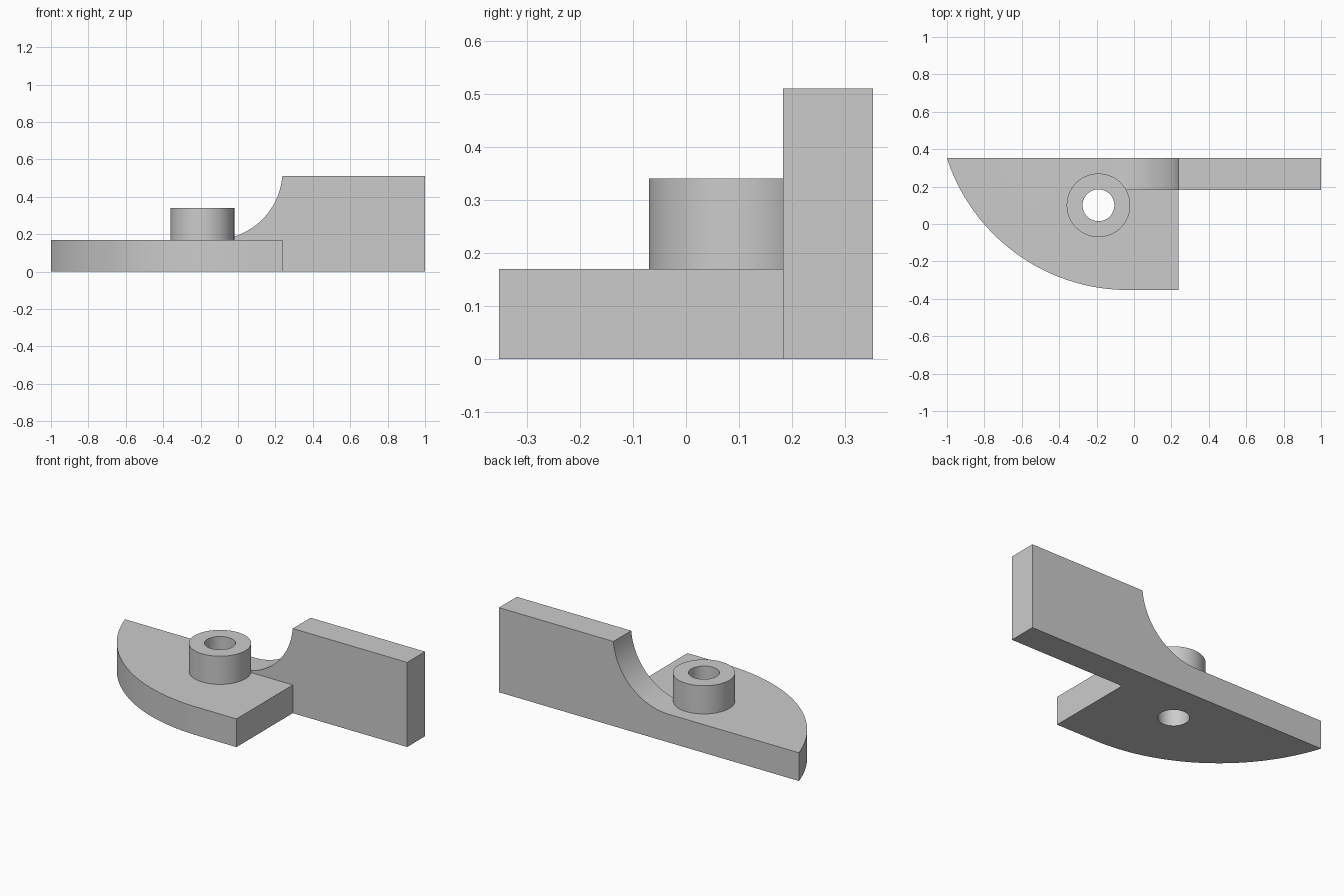
import bpy
import bmesh
from math import atan2, cos, sin, pi, radians
from mathutils import Matrix, Vector

if "Cube" in bpy.data.objects:
    bpy.data.objects.remove(bpy.data.objects["Cube"], do_unlink=True)

# Main sizes
BACK, FRONT, WALL_FRONT = 0.353, -0.353, 0.183
STEP_X = 0.237
PLATE_TOP, BOSS_TOP, WALL_TOP = 0.17, 0.34, 0.51
BOSS_X, BOSS_Y = -0.19, 0.1

grey = bpy.data.materials.new("light_grey")
grey.use_nodes = True
grey.diffuse_color = (0.6, 0.6, 0.6, 1)
grey.node_tree.nodes["Principled BSDF"].inputs["Base Color"].default_value = (0.6, 0.6, 0.6, 1)


def arc(cx, cy, r, start, end, steps):
    angles = [start + (end - start) * i / steps for i in range(steps + 1)]
    return [(cx + r * cos(a), cy + r * sin(a)) for a in angles]


def finish(bm, name):
    bmesh.ops.recalc_face_normals(bm, faces=bm.faces)
    mesh = bpy.data.meshes.new(name)
    bm.to_mesh(mesh)
    bm.free()
    mesh.materials.append(grey)
    obj = bpy.data.objects.new(name, mesh)
    bpy.context.collection.objects.link(obj)
    return obj


def extrude(name, points, offset):
    bm = bmesh.new()
    face = bm.faces.new([bm.verts.new(p) for p in points])
    new = bmesh.ops.extrude_face_region(bm, geom=[face])["geom"]
    verts = [v for v in new if isinstance(v, bmesh.types.BMVert)]
    bmesh.ops.translate(bm, verts=verts, vec=Vector(offset))
    return finish(bm, name)


def cylinder(name, radius, bottom, top):
    bm = bmesh.new()
    bmesh.ops.create_cone(
        bm, cap_ends=True, segments=64, radius1=radius, radius2=radius, depth=top - bottom,
        matrix=Matrix.Translation((BOSS_X, BOSS_Y, (bottom + top) / 2)))
    return finish(bm, name)


def combine(target, tool, operation):
    mod = target.modifiers.new(operation.lower(), 'BOOLEAN')
    mod.operation, mod.solver, mod.object = operation, 'EXACT', tool
    bpy.context.view_layer.objects.active = target
    bpy.ops.object.modifier_apply(modifier=mod.name)
    bpy.data.objects.remove(tool, do_unlink=True)


# Base plate with a curved front left edge
R = 1.02
cx, cy = -0.03, FRONT + R
outline = arc(cx, cy, R, pi + atan2(cy - BACK, cx + 1), 1.5 * pi, 40)
outline += [(STEP_X, FRONT), (STEP_X, BACK)]
bracket = extrude("bracket", [(x, y, 0) for x, y in outline], (0, 0, PLATE_TOP))

# Upright wall with a hollow curve running down to the plate
r = 0.37
fx, fz = -0.132, PLATE_TOP + r
profile = arc(fx, fz, r, -pi / 2, atan2(WALL_TOP - fz, STEP_X - fx), 28)
profile[-1] = (STEP_X, WALL_TOP)
profile += [(1, WALL_TOP), (1, 0), (STEP_X, 0), (STEP_X, PLATE_TOP)]
wall = extrude("wall", [(x, WALL_FRONT, z) for x, z in profile], (0, BACK - WALL_FRONT, 0))
combine(bracket, wall, 'UNION')

# Round boss and its through hole
combine(bracket, cylinder("boss", 0.17, 0.05, BOSS_TOP), 'UNION')
combine(bracket, cylinder("hole_cutter", 0.085, -0.1, 0.6), 'DIFFERENCE')

# Smooth the curved sides, keeping the edges crisp
bpy.ops.object.select_all(action='DESELECT')
bracket.select_set(True)
bpy.context.view_layer.objects.active = bracket
bpy.ops.object.shade_smooth_by_angle(angle=radians(30))
